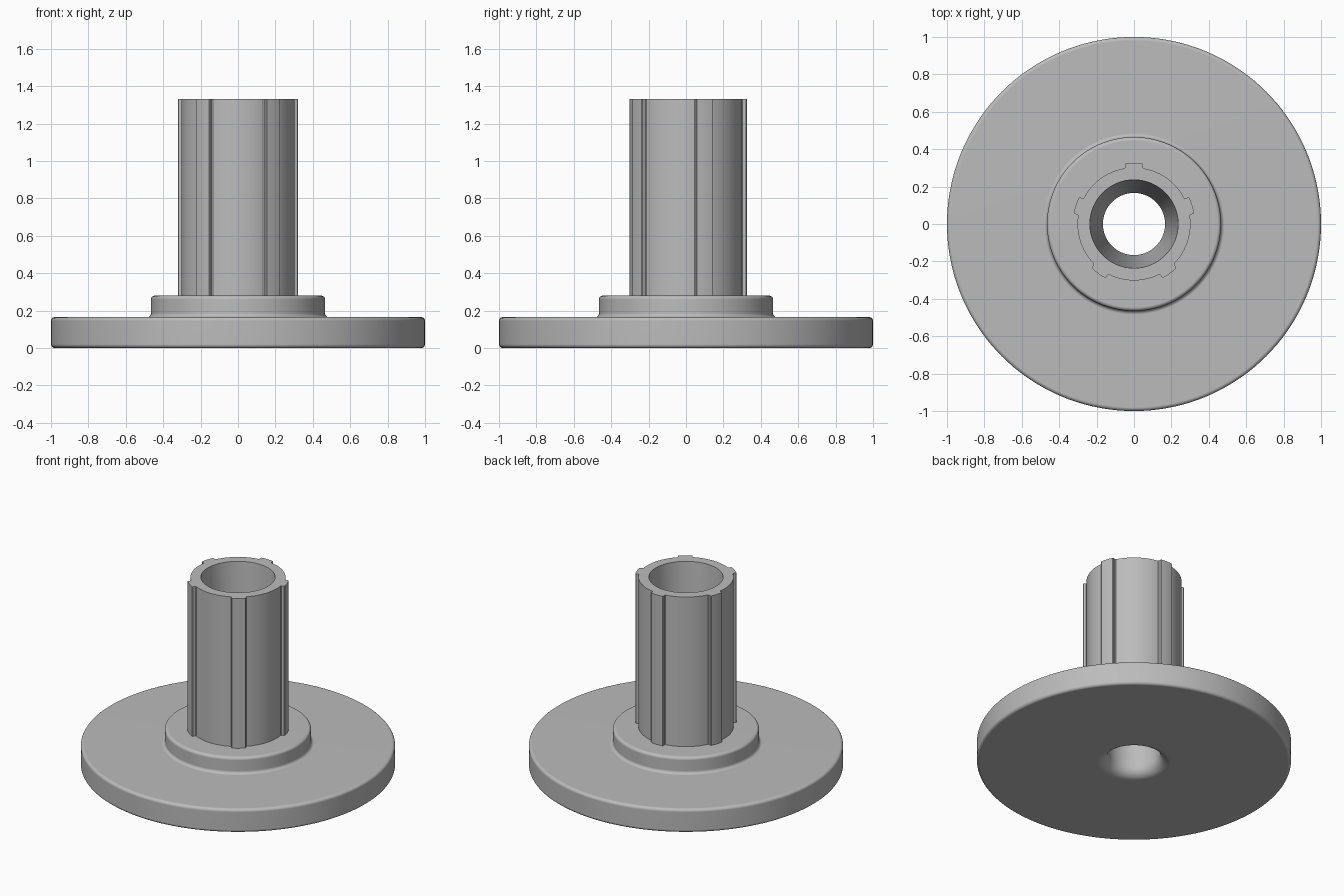
import bpy
import bmesh
from math import cos, sin, radians, pi

cube = bpy.data.objects.get("Cube")
if cube:
    bpy.data.objects.remove(cube, do_unlink=True)

grey = bpy.data.materials.new("plain_grey")
grey.use_nodes = True
COLOUR = (0.5, 0.5, 0.5, 1)
grey.diffuse_color = COLOUR
grey.node_tree.nodes["Principled BSDF"].inputs["Base Color"].default_value = COLOUR

TOP, STEP, RIM = 1.33, 0.28, 0.165
THROAT, MOUTH, FLARE = 0.166, 0.236, 0.07
NECK = THROAT + (MOUTH - THROAT) * (STEP - FLARE) / (TOP - FLARE)


def arc(r, z, radius, start, end, steps=6):
    """Rounded corner in the (radius, height) plane."""
    angles = [radians(start + (end - start) * i / steps) for i in range(steps + 1)]
    return [(r + radius * cos(a), z + radius * sin(a)) for a in angles]


def skin(name, rings):
    """Closed solid through a cyclic series of equal-length point rings."""
    bm = bmesh.new()
    loops = [[bm.verts.new(p) for p in ring] for ring in rings]
    for a, b in zip(loops, loops[1:] + loops[:1]):
        n = len(a)
        for i in range(n):
            j = (i + 1) % n
            bm.faces.new((a[i], a[j], b[j], b[i]))
    bmesh.ops.recalc_face_normals(bm, faces=bm.faces)
    mesh = bpy.data.meshes.new(name)
    bm.to_mesh(mesh)
    bm.free()
    mesh.materials.append(grey)
    obj = bpy.data.objects.new(name, mesh)
    bpy.context.collection.objects.link(obj)
    bpy.ops.object.select_all(action='DESELECT')
    obj.select_set(True)
    bpy.context.view_layer.objects.active = obj
    bpy.ops.object.shade_smooth_by_angle(angle=radians(30))
    weighted = obj.modifiers.new("flat_face_shading", 'WEIGHTED_NORMAL')
    weighted.keep_sharp = True
    return obj


# Flange with rounded rim, stepped collar and flared hole
ROUND = 0.02
profile = [(NECK, STEP)]
profile += arc(0.465 - ROUND, STEP - ROUND, ROUND, 90, 0)
profile += arc(0.465 + ROUND, RIM + ROUND, ROUND, 180, 270)
profile += arc(1 - ROUND, RIM - ROUND, ROUND, 90, 0)
profile += arc(1 - ROUND, ROUND, ROUND, 0, -90)
profile += arc(MOUTH, FLARE, FLARE, 270, 180, 10)
SEGMENTS = 144
turns = [2 * pi * i / SEGMENTS for i in range(SEGMENTS)]
skin("flange", [[(r * cos(t), r * sin(t), z) for t in turns] for r, z in profile])

# Sleeve outline: five narrow ribs with softened corners on a round tube
TUBE, RIB = 0.302, 0.327
half_rib = [(0, RIB), (4, RIB), (7.5, RIB), (8.2, RIB - 0.004),
            (8.7, TUBE + 0.004), (9.6, TUBE)]
sector = [(-a, r) for a, r in reversed(half_rib[1:])] + half_rib
sector += [(9.6 + 52.8 * i / 18, TUBE) for i in range(1, 18)]
outline = [(radians(18 + 72 * k + a), r) for k in range(5) for a, r in sector]


def outer(z):
    return [(r * cos(a), r * sin(a), z) for a, r in outline]


def inner(radius, z):
    return [(radius * cos(a), radius * sin(a), z) for a, r in outline]


# Ribbed sleeve with tapering bore
skin("ribbed_sleeve", [outer(STEP), outer(TOP), inner(MOUTH, TOP), inner(NECK, STEP)])
